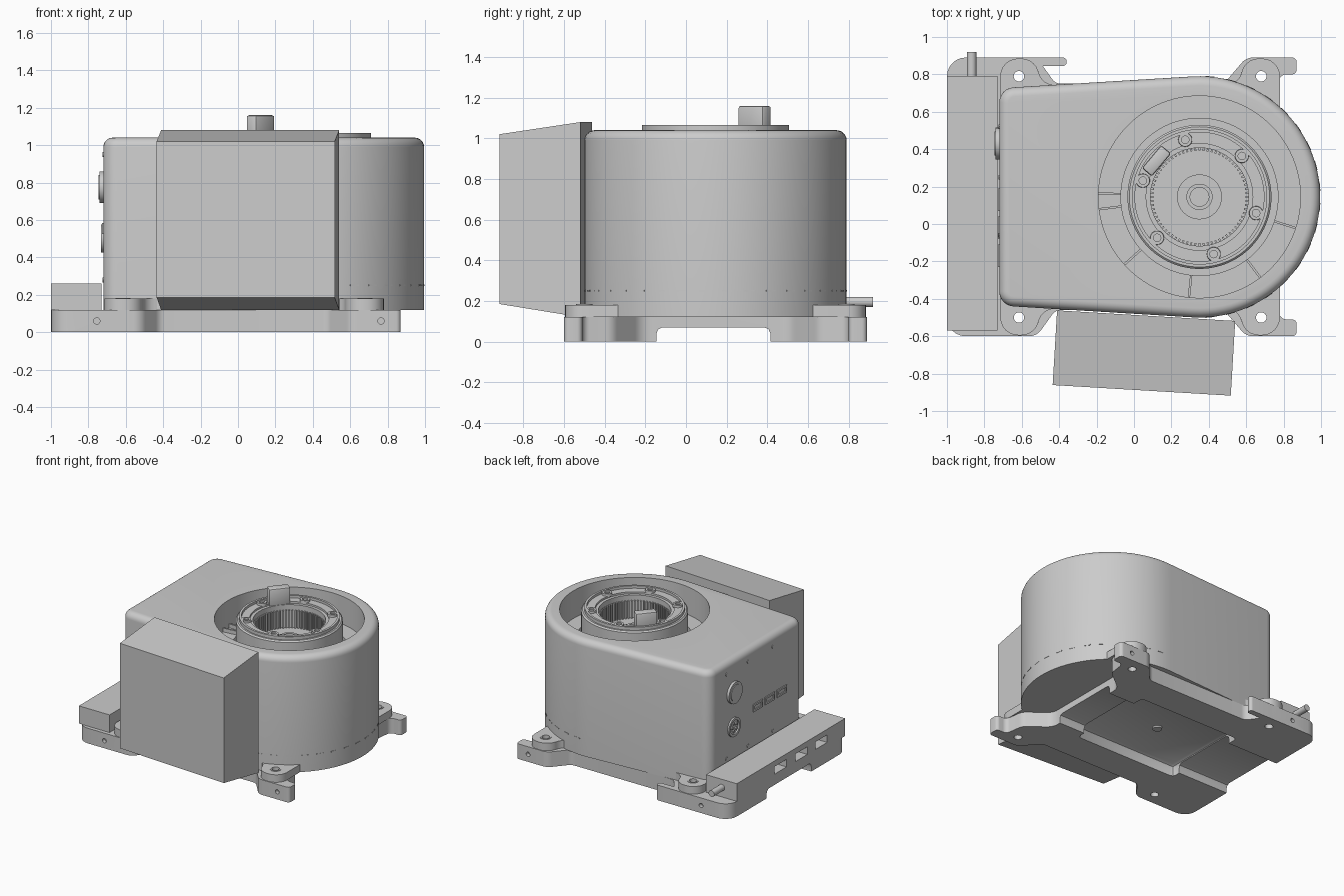
import bpy, bmesh
from math import sin, cos, pi, radians, tan
from mathutils import Vector, Matrix

cube = bpy.data.objects.get("Cube")
if cube:
    bpy.data.objects.remove(cube, do_unlink=True)

grey = bpy.data.materials.new("cast_grey")
grey.use_nodes = True
GREY = (0.6, 0.6, 0.6, 1)
grey.diffuse_color = GREY
grey.node_tree.nodes["Principled BSDF"].inputs["Base Color"].default_value = GREY

CX, CY = 0.35, 0.145      # axis of the turret
MIRROR = 2 * CY           # y mirror of the base


def finish(name, bm):
    bmesh.ops.recalc_face_normals(bm, faces=bm.faces)
    mesh = bpy.data.meshes.new(name)
    bm.to_mesh(mesh)
    bm.free()
    mesh.materials.append(grey)
    ob = bpy.data.objects.new(name, mesh)
    bpy.context.collection.objects.link(ob)
    smooth(ob)
    return ob


def smooth(ob):
    bpy.ops.object.select_all(action='DESELECT')
    ob.select_set(True)
    bpy.context.view_layer.objects.active = ob
    bpy.ops.object.shade_smooth_by_angle(angle=radians(30))


def rounded(points, steps=6):
    """Outline with each (x, y, radius) corner turned into an arc."""
    out = []
    for i, (x, y, r) in enumerate(points):
        p = Vector((x, y))
        if r == 0:
            out.append(p)
            continue
        a = (Vector(points[i - 1][:2]) - p).normalized()
        b = (Vector(points[(i + 1) % len(points)][:2]) - p).normalized()
        half = a.angle(b) / 2
        centre = p + (a + b).normalized() * r / sin(half)
        start, end = p + a * r / tan(half), p + b * r / tan(half)
        for k in range(steps + 1):
            d = (start - centre).normalized().slerp((end - centre).normalized(), k / steps)
            out.append(centre + d * r)
    return out


def prism(name, outline, z0, z1, fillet=0):
    bm = bmesh.new()
    base = bm.faces.new([bm.verts.new((p[0], p[1], z0)) for p in outline])
    ext = bmesh.ops.extrude_face_region(bm, geom=[base])["geom"]
    if not base.is_valid or len(bm.faces) < len(outline) + 2:
        bm.faces.new([v for v in bm.verts[:] if v not in ext])
    top = [v for v in ext if isinstance(v, bmesh.types.BMVert)]
    bmesh.ops.translate(bm, verts=top, vec=(0, 0, z1 - z0))
    if fillet:
        rim = [e for e in bm.edges if all(v in top for v in e.verts)]
        bmesh.ops.bevel(bm, geom=rim, offset=fillet, segments=6, profile=0.5, affect='EDGES')
    return finish(name, bm)


def box(name, centre, size, turn=0, bevel=0):
    bm = bmesh.new()
    bmesh.ops.create_cube(bm, size=1)
    bmesh.ops.scale(bm, vec=size, verts=bm.verts)
    if bevel:
        bmesh.ops.bevel(bm, geom=bm.edges[:], offset=bevel, segments=2, profile=0.5, affect='EDGES')
    bm.transform(Matrix.Translation(centre) @ Matrix.Rotation(turn, 4, 'Z'))
    return finish(name, bm)


def rod(name, centre, radius, depth, axis='Z', sides=32):
    bm = bmesh.new()
    bmesh.ops.create_cone(bm, cap_ends=True, segments=sides, radius1=radius, radius2=radius, depth=depth)
    turn = {'Z': Matrix(), 'X': Matrix.Rotation(pi / 2, 4, 'Y'), 'Y': Matrix.Rotation(pi / 2, 4, 'X')}[axis]
    bm.transform(Matrix.Translation(centre) @ turn)
    return finish(name, bm)


def lathe(name, profile, x, y, sides=64):
    """Closed (radius, z) loop swept around a vertical axis."""
    bm = bmesh.new()
    rings = [[bm.verts.new((x + r * cos(2 * pi * i / sides), y + r * sin(2 * pi * i / sides), z))
              for r, z in profile] for i in range(sides)]
    n = len(profile)
    for i in range(sides):
        a, b = rings[i], rings[(i + 1) % sides]
        for j in range(n):
            k = (j + 1) % n
            bm.faces.new((a[j], b[j], b[k], a[k]))
    return finish(name, bm)


def cut(ob, *cutters):
    for c in cutters:
        c.hide_render = True
        bpy.ops.object.select_all(action='DESELECT')
        bpy.context.view_layer.objects.active = ob
        mod = ob.modifiers.new("cut", 'BOOLEAN')
        mod.operation, mod.solver, mod.object = 'DIFFERENCE', 'EXACT', c
        bpy.context.view_layer.update()
        bpy.ops.object.modifier_apply(modifier=mod.name)
        bpy.data.objects.remove(c, do_unlink=True)
    smooth(ob)


def polar(r, angle, z):
    return (CX + r * cos(angle), CY + r * sin(angle), z)


# Base plate: half outline mirrored, with a channel and pocket underneath
half = [(-1, -0.6, 0.1), (-0.52, -0.6, 0.08), (-0.42, -0.46, 0.06), (0.48, -0.46, 0.06),
        (0.6, -0.6, 0.08), (0.87, -0.6, 0.025), (0.87, -0.51, 0.025), (0.78, -0.51, 0.04),
        (0.76, -0.36, 0.08), (0.58, -0.22, 0.1)]
plate = prism("base_plate", rounded(half + [(x, MIRROR - y, r) for x, y, r in reversed(half)]), 0, 0.12)
channel = box("channel_cutter", (0, CY - 0.01, 0), (3, 0.56, 0.14), 0, 0.03)
pocket = box("pocket_cutter", (-0.1, CY, 0), (0.9, 0.72, 0.17), 0, 0.03)
cut(plate, channel, pocket)
ears = [(x, y) for x in (-0.615, 0.68) for y in (-0.5, MIRROR + 0.5)]
for x, y in ears:
    cut(plate, rod("hole_cutter", (x, y, 0), 0.03, 0.5))
for x in (-0.755, 0.765):
    for y in (-0.6, MIRROR + 0.6):
        cut(plate, rod("hole_cutter", (x, y, 0.06), 0.017, 0.06, 'Y', 16))
finger = rounded([(-0.65, 0.845, 0), (-0.36, 0.845, 0.02), (-0.36, 0.89, 0.02), (-0.65, 0.89, 0)])
prism("base_finger", finger, 0.0, 0.12)
rod("base_centre_screw", (-0.1, CY, 0.082), 0.035, 0.02)

# Flared mounting ears above the plate
flare = [(-0.24, -0.06, 0), (-0.11, -0.03, 0.08), (-0.1, 0.095, 0.095), (0.1, 0.095, 0.095),
         (0.1, -0.2, 0), (-0.24, -0.2, 0)]
for x, y in ears:
    sx, sy = (1 if x > 0 else -1), (1 if y > 0 else -1)
    ear = prism("mounting_ear", [(x + sx * u, y + sy * v) for u, v in rounded(flare)], 0.12, 0.18)
    cut(ear, rod("hole_cutter", (x, y, 0.15), 0.03, 0.3))
    lathe("ear_bushing", [(0.028, 0.13), (0.028, 0.184), (0.04, 0.184), (0.04, 0.13)], x, y, 24)

# Housing: rounded end blending into a tapered square end
arc = [polar(0.645, radians(-93.5 + 187 * i / 48), 0)[:2] + (0,) for i in range(49)]
housing = prism("housing", rounded(arc + [(-0.72, 0.726, 0.08), (-0.72, -0.436, 0.08)]), 0.12, 1.04, 0.05)
cut(housing, rod("recess_cutter", (CX, CY, 1.12), 0.54, 0.6, sides=96),
    rod("groove_cutter", (CX, CY, 1.0), 0.42, 0.52, sides=96))
for a in range(-85, 90, 10):
    box("seam_tab", polar(0.643, radians(a), 0.25), (0.008, 0.05, 0.008), radians(a))

# Ribs on the recess floor
for a in (178, 187, 222, 264, 307, 342):
    box("recess_rib", polar(0.48, radians(a), 0.83), (0.12, 0.012, 0.04), radians(a))

# Hollow turret collar with central hub
lathe("turret_collar", [(0.385, 0.7), (0.385, 1.03), (0.375, 1.04), (0.362, 1.04), (0.362, 1.065),
                        (0.345, 1.065), (0.345, 1.045), (0.285, 1.045), (0.285, 1.03), (0.262, 1.03),
                        (0.262, 0.85), (0.12, 0.85), (0.12, 0.87), (0.07, 0.87), (0.07, 0.9),
                        (0.05, 0.9), (0.05, 0.7)], CX, CY, 96)
for i in range(72):
    a = 2 * pi * i / 72
    box("gear_tooth", polar(0.256, a, 0.92), (0.018, 0.01, 0.14), a)
for i in range(6):
    x, y, z = polar(0.315, radians(44 + 60 * i), 0)
    lathe("collar_bolt", [(0.02, 1.04), (0.02, 1.062), (0.036, 1.062), (0.038, 1.04)], x, y, 24)
    rod("bolt_socket", (x, y, 1.045), 0.021, 0.01, sides=6)
for i in range(4):
    rod("hub_screw", polar(0.1, radians(70 + 90 * i), 0.872), 0.012, 0.01, sides=12)
a = radians(140)
box("stop_block", polar(0.3, a, 1.08), (0.07, 0.16, 0.16), a, 0.012)

# Side cabinet with sloping top and bottom
bm = bmesh.new()
side = [(0.0, 0.12), (-0.4, 0.185), (-0.4, 1.02), (0.0, 1.08)]
ends = [[bm.verts.new((x, y, z)) for y, z in side] for x in (-0.477, 0.477)]
for end in ends:
    bm.faces.new(end)
bmesh.ops.bridge_loops(bm, edges=bm.edges[:])
bm.transform(Matrix.Translation((0.065, -0.49, 0)) @ Matrix.Rotation(radians(-3.4), 4, 'Z'))
finish("side_cabinet", bm)

# Slotted bar and pin at the square end
bar = box("end_bar", (-0.865, 0.11, 0.19), (0.27, 1.36, 0.14))
cut(bar, *[box("slot_cutter", (-1, y, 0.185), (0.16, 0.15, 0.06)) for y in (0.24, -0.02, -0.27)])
rod("bar_pin", (-0.868, 0.84, 0.195), 0.025, 0.16, 'Y')

# Connector panel on the square end
rod("panel_button", (-0.725, 0.43, 0.775), 0.085, 0.03, 'X')
rod("button_cap", (-0.735, 0.43, 0.775), 0.065, 0.02, 'X')
socket = rod("round_socket", (-0.72, 0.43, 0.5), 0.075, 0.025, 'X')
cut(socket, rod("socket_cutter", (-0.735, 0.43, 0.5), 0.055, 0.03, 'X'))
for i in range(5):
    t = 2 * pi * i / 5
    rod("socket_contact", (-0.722, 0.43 + 0.03 * cos(t), 0.5 + 0.03 * sin(t)), 0.01, 0.02, 'X', 12)
for y in (0.13, -0.02, -0.17):
    port = box("port_frame", (-0.72, y, 0.555), (0.016, 0.12, 0.06))
    cut(port, box("port_cutter", (-0.73, y, 0.555), (0.02, 0.09, 0.03)))
for y in (0.52, 0.25, -0.06):
    for z in (0.95, 0.28):
        rod("panel_screw", (-0.72, y, z), 0.013, 0.01, 'X', 12)
